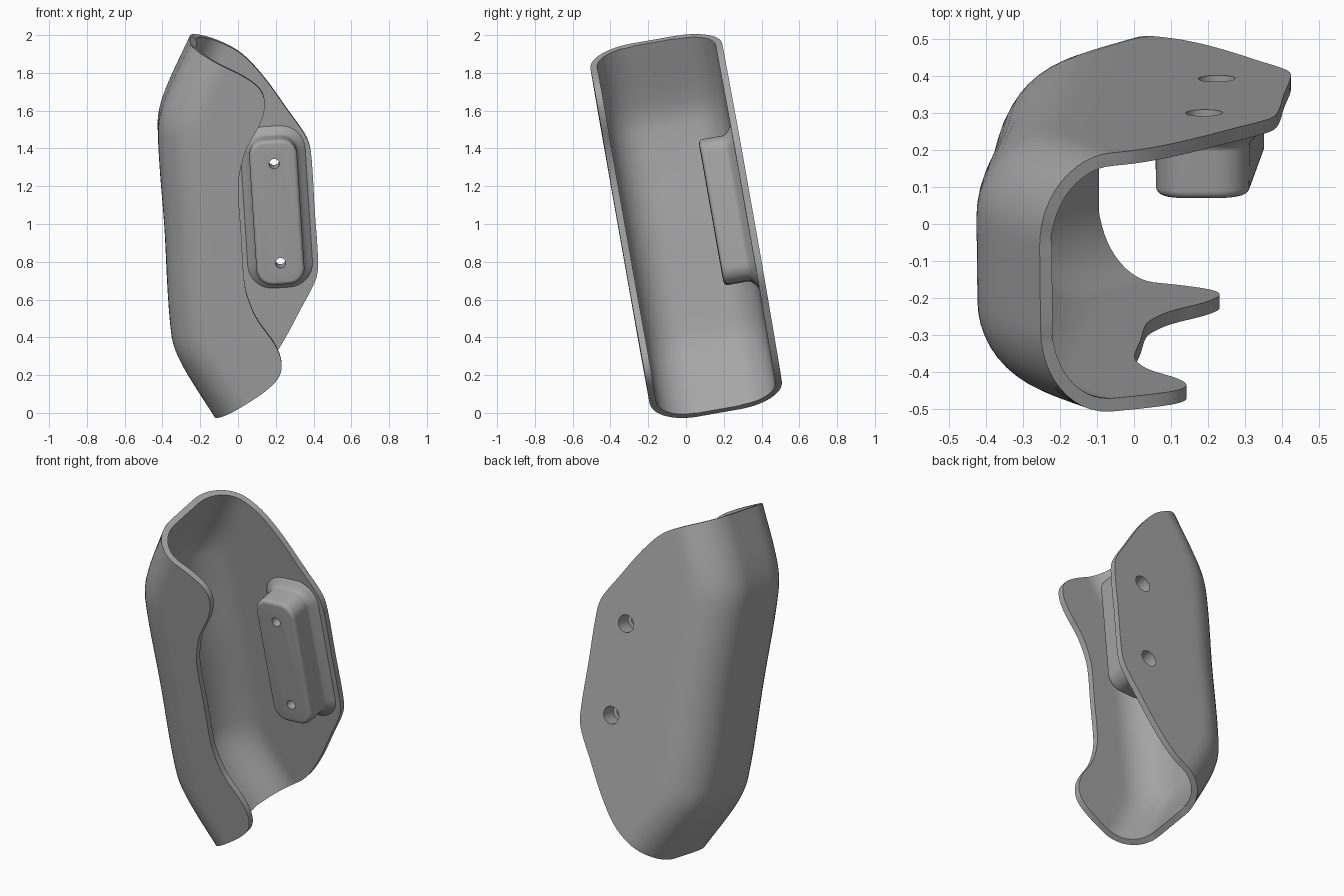
import bpy, bmesh, math
from math import sin, cos, pi
from mathutils import Matrix

if "Cube" in bpy.data.objects:
    bpy.data.objects.remove(bpy.data.objects["Cube"])

# Everything is made upright, then leaned by this matrix
LEAN = (Matrix.Translation((0, 0, 1)) @ Matrix.Rotation(math.radians(-3.7), 4, 'Y')
        @ Matrix.Rotation(math.radians(10), 4, 'X'))
HALF, RADIUS, TOP = 0.355, 0.24, 1.005

grey = bpy.data.materials.new("grey plastic")
grey.use_nodes = True
GREY = (0.38, 0.38, 0.38, 1)
grey.diffuse_color = GREY
grey.node_tree.nodes["Principled BSDF"].inputs["Base Color"].default_value = GREY

# Outlines as (distance from mid height, x), mirrored top to bottom
SIDE = [(0, -.39), (.55, -.39), (.7, -.35), (TOP, -.19)]
FRONT = [(0, .014), (.26, .014), (.36, .033), (.46, .07), (.6, .155), (.7, .183),
         (.78, .16), (.85, .08), (.92, -.04), (TOP, -.19)]
BACK = [(0, .41), (.29, .41), (.38, .393), (.53, .305), (.73, .18),
        (.86, .07), (.93, -.04), (TOP, -.19)]


def curve(points, w):
    """Smooth curve through the points, read at height w."""
    w = min(abs(w), TOP)
    n = len(points)

    def slope(i):
        if i == 0:
            return 0
        a, b = points[i - 1], points[min(i + 1, n - 1)]
        return (b[1] - a[1]) / (b[0] - a[0])

    i = next((k for k in range(n - 1) if w <= points[k + 1][0]), n - 2)
    (x0, y0), (x1, y1) = points[i], points[i + 1]
    d = x1 - x0
    t = (w - x0) / d
    s = t * t * (3 - 2 * t)
    return (y0 + (y1 - y0) * s + d * t * (1 - t) ** 2 * slope(i)
            - d * t * t * (1 - t) * slope(i + 1))


def make(name, bm):
    mesh = bpy.data.meshes.new(name)
    bm.to_mesh(mesh)
    bm.free()
    ob = bpy.data.objects.new(name, mesh)
    bpy.context.collection.objects.link(ob)
    mesh.materials.append(grey)
    ob.matrix_world = LEAN
    return ob


def select(ob):
    bpy.ops.object.select_all(action='DESELECT')
    ob.select_set(True)
    bpy.context.view_layer.objects.active = ob


def half_section(w, outline):
    """Points from the side wall, round the corner, to the wall's free edge."""
    left = curve(SIDE, w)
    edge = max(curve(outline, w), left)
    flat = HALF - RADIUS
    turn = math.acos(max(0, 1 - (edge - left) / RADIUS))
    pts = [(left, flat * k / 3) for k in range(3)]
    pts += [(left + RADIUS * (1 - cos(turn * k / 12)), flat + RADIUS * sin(turn * k / 12))
            for k in range(13)]
    start = pts[-1][0]
    pts += [(start + (edge - start) * k / 8, pts[-1][1]) for k in range(1, 9)]
    return pts


# Wrapped shell
bm = bmesh.new()
rows = []
ROWS = 90
for r in range(ROWS + 1):
    w = TOP * sin(pi / 2 * (2 * r / ROWS - 1))
    pts = [(u, -v) for u, v in reversed(half_section(w, FRONT))] + half_section(w, BACK)[1:]
    rows.append([bm.verts.new((u, v, w)) for u, v in pts])
for a, b in zip(rows, rows[1:]):
    for j in range(len(a) - 1):
        bm.faces.new((a[j], b[j], b[j + 1], a[j + 1]))
bmesh.ops.remove_doubles(bm, verts=bm.verts, dist=0.0004)
shell = make("shell", bm)
solid = shell.modifiers.new("thickness", 'SOLIDIFY')
solid.thickness = 0.036
solid.offset = -1


def loft(bm, rings):
    """Skin a stack of matching closed rings and cap both ends."""
    loops = [[bm.verts.new(p) for p in ring] for ring in rings]
    for a, b in zip(loops, loops[1:]):
        for j in range(len(a)):
            k = (j + 1) % len(a)
            bm.faces.new((a[j], a[k], b[k], b[j]))
    bm.faces.new(loops[0][::-1])
    bm.faces.new(loops[-1])
    bmesh.ops.recalc_face_normals(bm, faces=bm.faces)


def rounded_ring(y, grow):
    """Rounded rectangle facing the front."""
    hx, hz, r = .127 + grow, .39 + grow, .085 + grow
    ring = []
    for c, (sx, sz) in enumerate([(1, 1), (-1, 1), (-1, -1), (1, -1)]):
        for k in range(9):
            a = pi / 2 * (c + k / 8)
            ring.append((.209 + sx * (hx - r) + r * cos(a), y,
                         .022 + sz * (hz - r) + r * sin(a)))
    return ring


# Mounting block, flared where it meets the back wall
layers = [(.325, .05), (.318, .044)]
layers += [(.318 - .045 * sin(a), .044 * (1 - sin(a)) ** 1.6)
           for a in (pi / 12 * k for k in range(1, 7))]
layers += [(.14 + .022 * (1 - sin(a)), -.022 * (1 - cos(a)))
           for a in (pi / 10 * k for k in range(6))]
bm = bmesh.new()
loft(bm, [rounded_ring(y, g) for y, g in layers])
block = make("mounting_block", bm)

# Stepped screw holes through the back wall and block
for z in (.285, -.249):
    bm = bmesh.new()
    loft(bm, [[(.212 + r * cos(2 * pi * k / 32), y, z + r * sin(2 * pi * k / 32))
               for k in range(32)]
              for y, r in ((.45, .05), (.26, .05), (.26, .027), (.05, .027))])
    cutter = make("screw_hole_cutter", bm)
    cutter.hide_render = True
    for ob in (shell, block):
        select(ob)
        cut = ob.modifiers.new("screw hole", 'BOOLEAN')
        cut.operation = 'DIFFERENCE'
        cut.object = cutter
        for name in [m.name for m in ob.modifiers]:
            bpy.ops.object.modifier_apply(modifier=name)
    bpy.data.objects.remove(cutter)

for ob in (shell, block):
    select(ob)
    bpy.ops.object.shade_smooth_by_angle(angle=math.radians(35))
